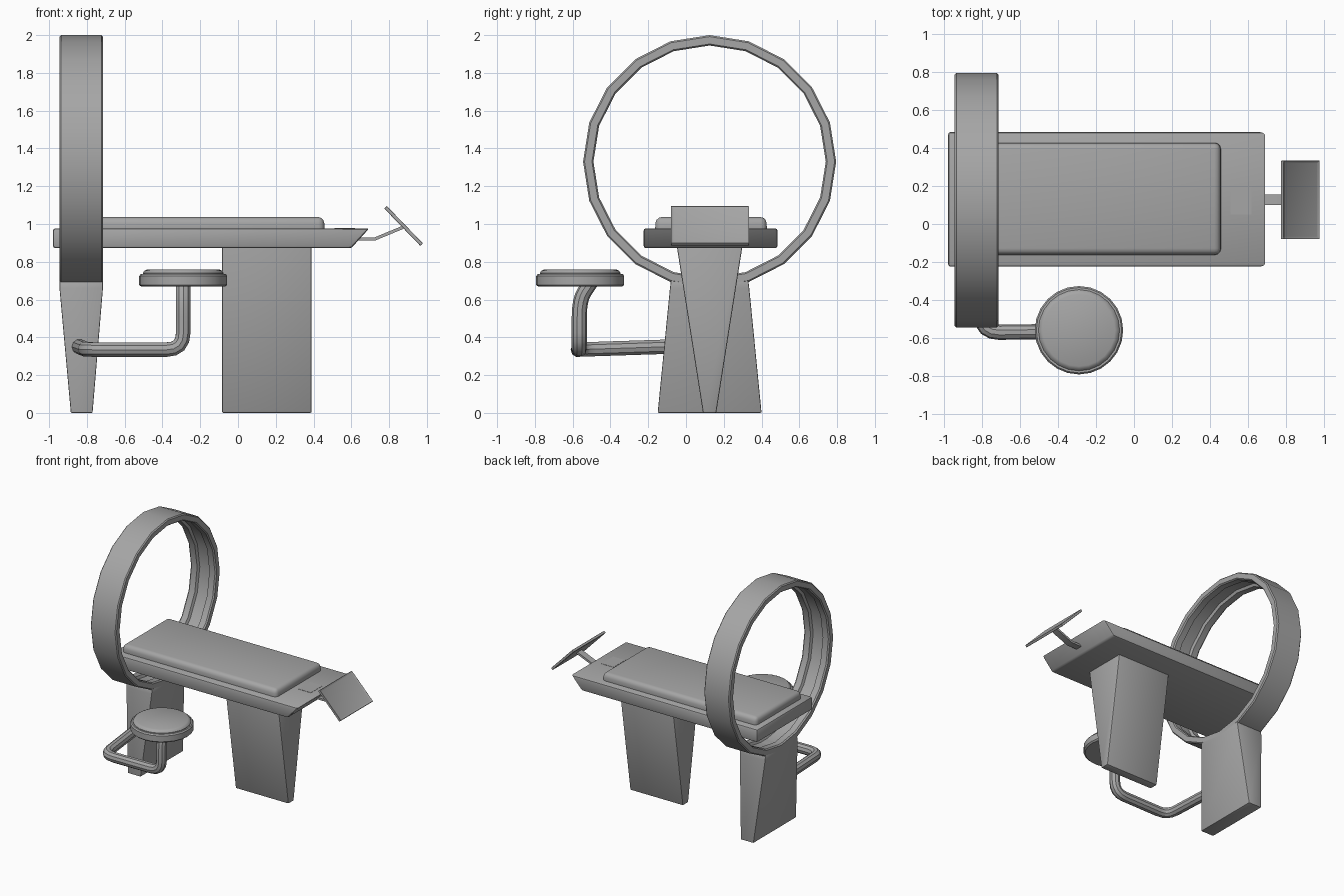
import bpy, bmesh
from math import sin, cos, pi, radians
from mathutils import Vector

default = bpy.data.objects.get("Cube")
if default:
    bpy.data.objects.remove(default, do_unlink=True)

GREY = (0.38, 0.38, 0.38, 1)
grey = bpy.data.materials.new("plain grey")
grey.use_nodes = True
grey.diffuse_color = GREY
grey.node_tree.nodes["Principled BSDF"].inputs["Base Color"].default_value = GREY


def finish(ob, bevel=0, segments=2):
    """Give the part its material, edge bevel and shading."""
    ob.data.materials.append(grey)
    bpy.ops.object.select_all(action="DESELECT")
    ob.select_set(True)
    bpy.context.view_layer.objects.active = ob
    if bevel:
        mod = ob.modifiers.new("soft edges", "BEVEL")
        mod.width, mod.segments = bevel, segments
        mod.limit_method = "ANGLE"
        bpy.ops.object.modifier_apply(modifier=mod.name)
    bpy.ops.object.shade_smooth_by_angle(angle=radians(32))
    return ob


def loft(name, loops, capped=True, cyclic=False, bevel=0, segments=2, edit=None):
    """Skin a row of equal-length point loops."""
    bm = bmesh.new()
    rows = [[bm.verts.new(p) for p in loop] for loop in loops]
    pairs = list(zip(rows, rows[1:]))
    if cyclic:
        pairs.append((rows[-1], rows[0]))
    for a, b in pairs:
        n = len(a)
        for i in range(n):
            j = (i + 1) % n
            bm.faces.new((a[i], a[j], b[j], b[i]))
    if capped:
        bm.faces.new(rows[0])
        bm.faces.new(rows[-1])
    bmesh.ops.recalc_face_normals(bm, faces=bm.faces)
    if edit:
        edit(bm)
    mesh = bpy.data.meshes.new(name)
    bm.to_mesh(mesh)
    bm.free()
    ob = bpy.data.objects.new(name, mesh)
    bpy.context.collection.objects.link(ob)
    return finish(ob, bevel, segments)


def rect(x0, x1, y0, y1, z):
    return [(x0, y0, z), (x1, y0, z), (x1, y1, z), (x0, y1, z)]


def disc(name, centre, profile, sides=24):
    """Turn (radius, height) pairs around an upright axis."""
    cx, cy = centre
    return loft(name, [[(cx + r * cos(2 * pi * i / sides), cy + r * sin(2 * pi * i / sides), z)
                        for i in range(sides)] for r, z in profile])


def pipe(name, corners, radius, fillet):
    """Round tube through corner points with rounded bends."""
    pts = [Vector(c) for c in corners]
    path = [pts[0]]
    for a, b, c in zip(pts, pts[1:], pts[2:]):
        p = b + (a - b).normalized() * min(fillet, (a - b).length * 0.45)
        q = b + (c - b).normalized() * min(fillet, (c - b).length * 0.45)
        for k in range(5):
            t = k / 4
            path.append(p * (1 - t) ** 2 + b * 2 * t * (1 - t) + q * t * t)
    path.append(pts[-1])
    curve = bpy.data.curves.new(name, "CURVE")
    curve.dimensions = "3D"
    curve.bevel_depth, curve.bevel_resolution = radius, 3
    curve.use_fill_caps = True
    spline = curve.splines.new("POLY")
    spline.points.add(len(path) - 1)
    for point, co in zip(spline.points, path):
        point.co = (*co, 1)
    ob = bpy.data.objects.new(name, curve)
    bpy.context.collection.objects.link(ob)
    bpy.ops.object.select_all(action="DESELECT")
    ob.select_set(True)
    bpy.context.view_layer.objects.active = ob
    bpy.ops.object.convert(target="MESH")
    finish(bpy.context.object)


# Scanner ring: grooved section swept round the x axis
RING_X, RING_Y, RING_Z, SIDES = -0.83, 0.125, 1.33, 20
half = [(0.045, 0.635), (0.055, 0.615), (0.105, 0.615), (0.115, 0.623),
        (0.115, 0.662), (0.107, 0.67)]
section = half + [(-x, r) for x, r in reversed(half)]
loft("scanner_ring",
     [[(RING_X + x, RING_Y + r * sin(a), RING_Z + r * cos(a)) for x, r in section]
      for a in (2 * pi * i / SIDES for i in range(SIDES))],
     capped=False, cyclic=True)

# Legs
loft("ring_leg", [rect(-0.885, -0.77, -0.15, 0.40, 0),
                  rect(-0.945, -0.715, -0.085, 0.335, 0.66),
                  rect(-0.945, -0.715, -0.08, 0.33, 0.70)], bevel=0.006)
loft("table_leg", [rect(-0.085, 0.39, 0.09, 0.16, 0),
                   rect(-0.085, 0.39, -0.05, 0.30, 0.89)], bevel=0.008)

# Table, mattress and flush cover plate
loft("table_top", [rect(-0.98, 0.60, -0.225, 0.485, 0.872),
                   rect(-0.98, 0.695, -0.225, 0.485, 0.977)], bevel=0.014)
loft("mattress", [rect(-0.93, 0.46, -0.165, 0.43, 0.94),
                  rect(-0.93, 0.455, -0.16, 0.425, 1.037)], bevel=0.032, segments=3)
loft("cover_plate", [rect(0.51, 0.62, 0.05, 0.20, 0.97),
                     rect(0.51, 0.62, 0.05, 0.20, 0.979)])

# Screen arm: flat bent bar
bar = [(0.60, 0.912), (0.725, 0.912), (0.885, 0.978),
       (0.877, 0.993), (0.72, 0.928), (0.60, 0.928)]
loft("screen_arm", [[(x, y, z) for x, z in bar] for y in (0.10, 0.155)])


# Screen with recessed face
def recess(bm):
    top = max(bm.faces, key=lambda f: f.calc_center_median().z)
    bmesh.ops.inset_region(bm, faces=[top], thickness=0.017)
    bmesh.ops.translate(bm, verts=top.verts, vec=(0, 0, -0.007))


screen = loft("screen", [rect(-0.137, 0.137, -0.207, 0.207, -0.01),
                         rect(-0.137, 0.137, -0.207, 0.207, 0.01)],
              edit=recess, bevel=0.002, segments=1)
screen.location = (0.877, 0.127, 0.99)
screen.rotation_euler = (0, radians(46), 0)

# Stool on its swing pipe
STOOL = (-0.29, -0.56)
disc("stool_seat", STOOL, [(0.222, 0.668), (0.233, 0.678), (0.233, 0.725), (0.225, 0.735)])
disc("stool_cushion", STOOL, [(0.214, 0.73), (0.214, 0.74), (0.205, 0.753), (0.19, 0.76)])
pipe("stool_pipe", [(-0.845, -0.05, 0.352), (-0.80, -0.572, 0.335), (-0.29, -0.565, 0.335),
                    (-0.29, -0.565, 0.60), (-0.29, -0.505, 0.69)], 0.04, 0.09)
